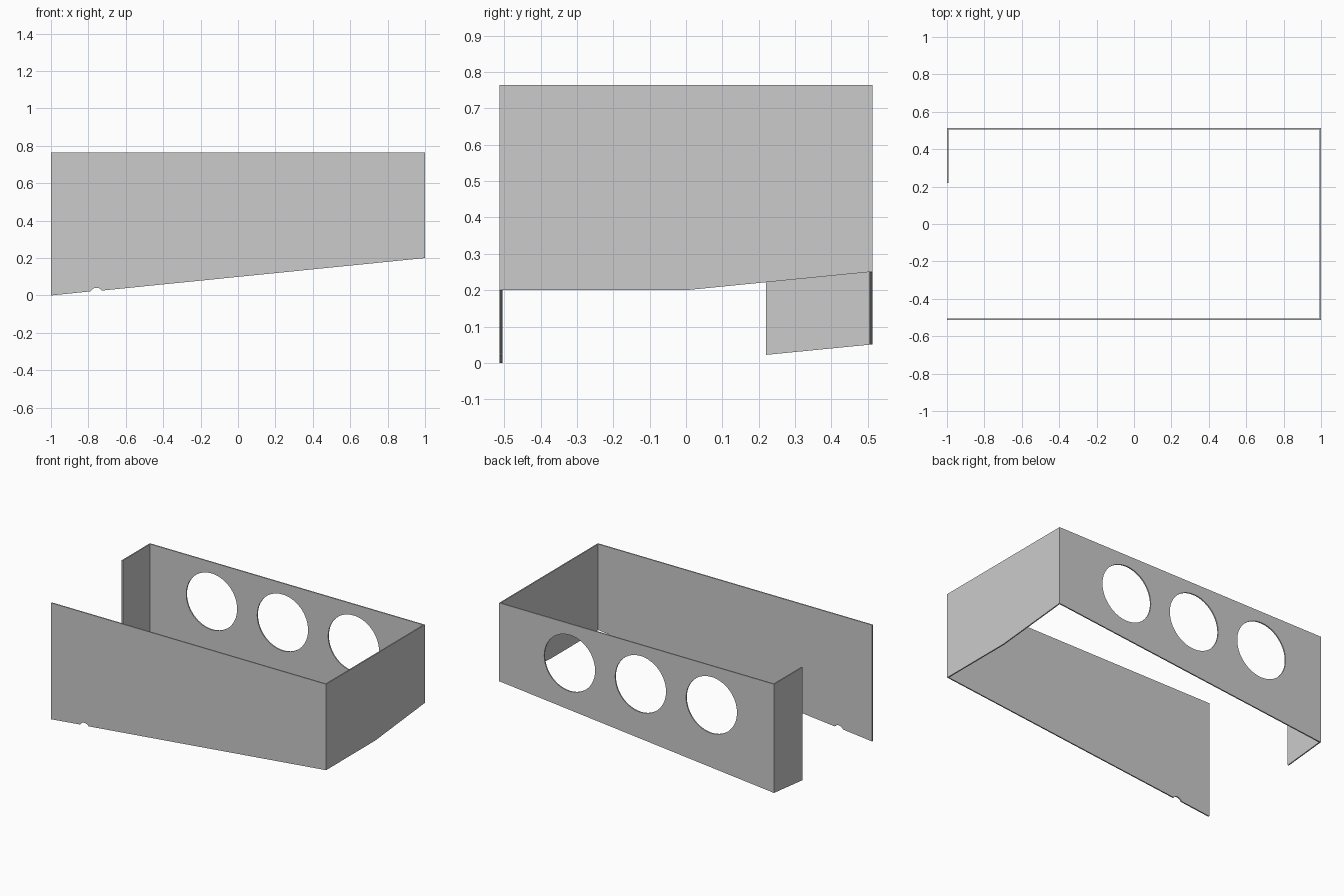
import bpy
from math import sin, cos, pi, asin
from mathutils import Matrix

cube = bpy.data.objects.get("Cube")
if cube:
    bpy.data.objects.remove(cube)

L, W, TOP, T = 1.0, 0.513, 0.765, 0.008   # half length, half width, rim height, sheet thickness

grey = bpy.data.materials.new("plain grey")
grey.use_nodes = True
colour = (0.6, 0.6, 0.6, 1)
grey.diffuse_color = colour
grey.node_tree.nodes["Principled BSDF"].inputs["Base Color"].default_value = colour

# Sheet planes: profile x, profile y and thickness directions as columns
ALONG_X = Matrix(((1, 0, 0, 0), (0, 0, -1, 0), (0, 1, 0, 0), (0, 0, 0, 1)))
ALONG_Y = Matrix(((0, 0, 1, 0), (1, 0, 0, 0), (0, 1, 0, 0), (0, 0, 0, 1)))


def arc(cx, cz, r, start, end, steps):
    angles = [start + (end - start) * i / steps for i in range(steps + 1)]
    return [(cx + r * cos(a), cz + r * sin(a)) for a in angles]


def panel(name, loops, plane, position):
    """Flat sheet from an outline and optional hole loops."""
    curve = bpy.data.curves.new(name, "CURVE")
    curve.dimensions = "2D"
    curve.fill_mode = "BOTH"
    curve.extrude = T / 2
    for points in loops:
        spline = curve.splines.new("POLY")
        spline.points.add(len(points) - 1)
        for p, (u, v) in zip(spline.points, points):
            p.co = (u, v, 0, 1)
        spline.use_cyclic_u = True
    source = bpy.data.objects.new(name + " outline", curve)
    bpy.context.collection.objects.link(source)
    bpy.context.view_layer.update()
    deps = bpy.context.evaluated_depsgraph_get()
    mesh = bpy.data.meshes.new_from_object(source.evaluated_get(deps))
    bpy.data.objects.remove(source)
    mesh.transform(Matrix.Translation(position) @ plane)
    mesh.materials.clear()
    mesh.materials.append(grey)
    mesh.shade_flat()
    obj = bpy.data.objects.new(name, mesh)
    bpy.context.collection.objects.link(obj)
    return obj


# Front wall with sloping lower edge and a small round notch
notch_x, notch_z, notch_r = -0.757, 0.006, 0.035
rise = asin((0.024 - notch_z) / notch_r)
notch = arc(notch_x, notch_z, notch_r, pi - rise + 0.07, rise + 0.07, 12)
panel("front_wall", [[(-L, 0)] + notch + [(L, 0.2), (L, TOP), (-L, TOP)]],
      ALONG_X, (0, -W + T / 2, 0))

# Back wall with three round openings
holes = [arc(-0.029 + i * 0.516, 0.506, 0.185, 0, 2 * pi, 64)[:-1] for i in (-1, 0, 1)]
panel("back_wall", [[(-L, 0.05), (L, 0.25), (L, TOP), (-L, TOP)]] + holes,
      ALONG_X, (0, W - T / 2, 0))

# Full end wall, its lower edge rising toward the back
inner = W - T
panel("left_end_wall", [[(-inner, 0.2), (0, 0.2), (inner, 0.25), (inner, TOP), (-inner, TOP)]],
      ALONG_Y, (L - T / 2, 0, 0))

# Short return wall at the other end
panel("right_return_wall", [[(0.22, 0.022), (inner, 0.05), (inner, TOP), (0.22, TOP)]],
      ALONG_Y, (-L + T / 2, 0, 0))
